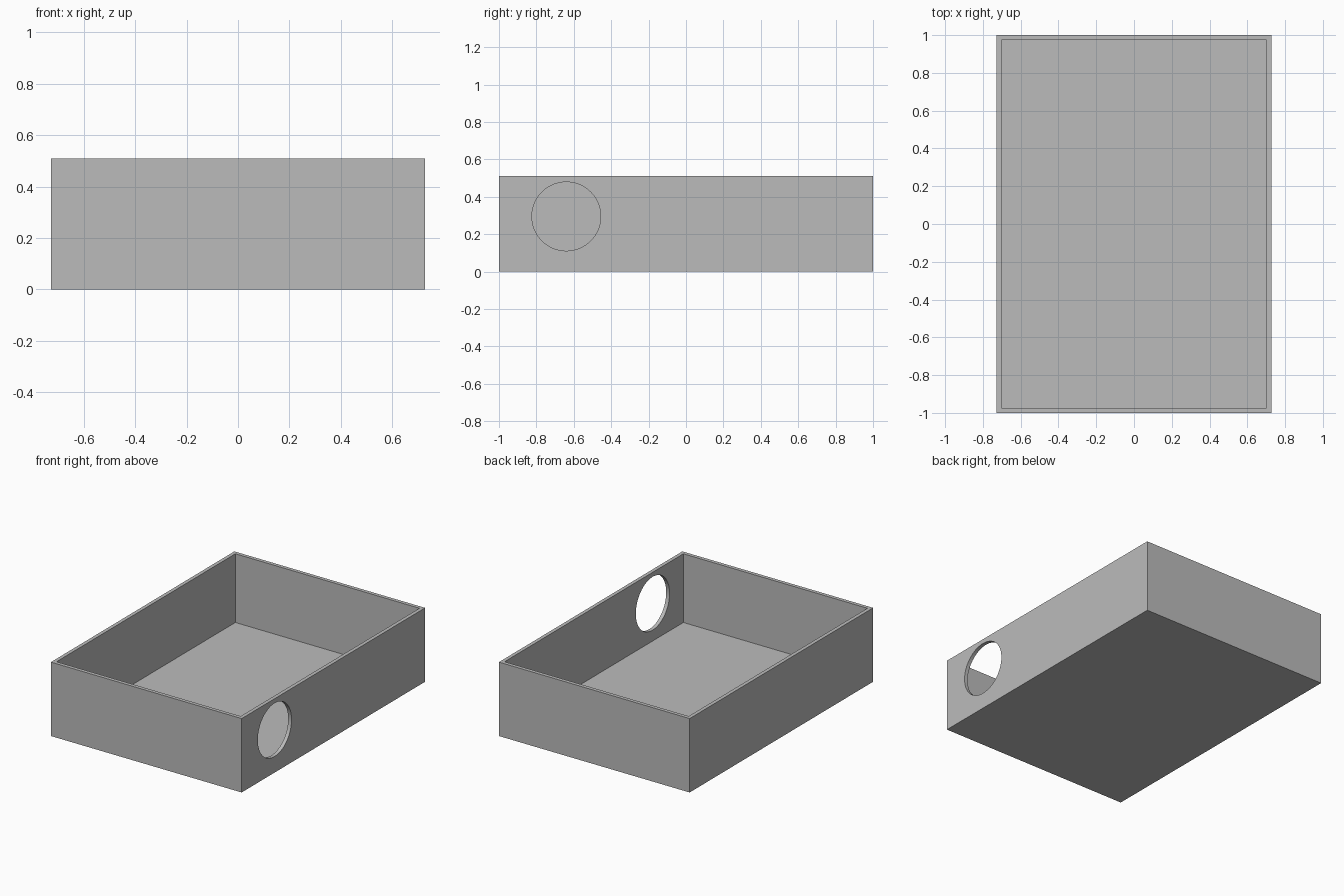
import bpy
import bmesh
import math
from mathutils import Matrix, Vector

cube = bpy.data.objects.get("Cube")
if cube:
    bpy.data.objects.remove(cube, do_unlink=True)

WIDTH, LENGTH, HEIGHT = 1.456, 2.0, 0.51
WALL = 0.036

grey = bpy.data.materials.new("plain grey")
grey.use_nodes = True
colour = (0.5, 0.5, 0.5, 1)
grey.diffuse_color = colour
grey.node_tree.nodes["Principled BSDF"].inputs["Base Color"].default_value = colour


def add_object(name, bm):
    mesh = bpy.data.meshes.new(name)
    bm.to_mesh(mesh)
    bm.free()
    mesh.materials.append(grey)
    obj = bpy.data.objects.new(name, mesh)
    bpy.context.collection.objects.link(obj)
    return obj


# Open tray: a solid block whose top is inset and pushed down to the floor
bm = bmesh.new()
bmesh.ops.create_cube(bm, size=1)
bmesh.ops.scale(bm, vec=(WIDTH, LENGTH, HEIGHT), verts=bm.verts)
bmesh.ops.translate(bm, vec=(0, 0, HEIGHT / 2), verts=bm.verts)
top = max(bm.faces, key=lambda f: f.calc_center_median().z)
bmesh.ops.inset_region(bm, faces=[top], thickness=WALL)
result = bmesh.ops.extrude_discrete_faces(bm, faces=[top])
floor = result["faces"][0]
bmesh.ops.translate(bm, vec=(0, 0, WALL - HEIGHT), verts=floor.verts)
bmesh.ops.recalc_face_normals(bm, faces=bm.faces)
tray = add_object("open_tray", bm)

# Round opening through the left wall, near the front
bm = bmesh.new()
place = Matrix.Translation(Vector((WIDTH / 2, -0.64, 0.295))) @ Matrix.Rotation(math.pi / 2, 4, "Y")
bmesh.ops.create_cone(bm, cap_ends=True, segments=64, radius1=0.184,
                      radius2=0.184, depth=0.2, matrix=place)
cutter = add_object("opening_cutter", bm)
cutter.hide_render = True
cutter.hide_viewport = True

cut = tray.modifiers.new("round opening", "BOOLEAN")
cut.operation = "DIFFERENCE"
cut.solver = "EXACT"
cut.object = cutter

# Smooth bore with crisp box edges
bpy.ops.object.select_all(action="DESELECT")
bpy.context.view_layer.objects.active = tray
tray.select_set(True)
bpy.ops.object.modifier_apply(modifier=cut.name)
bpy.data.objects.remove(cutter, do_unlink=True)
bpy.ops.object.shade_smooth_by_angle(angle=math.radians(30))
